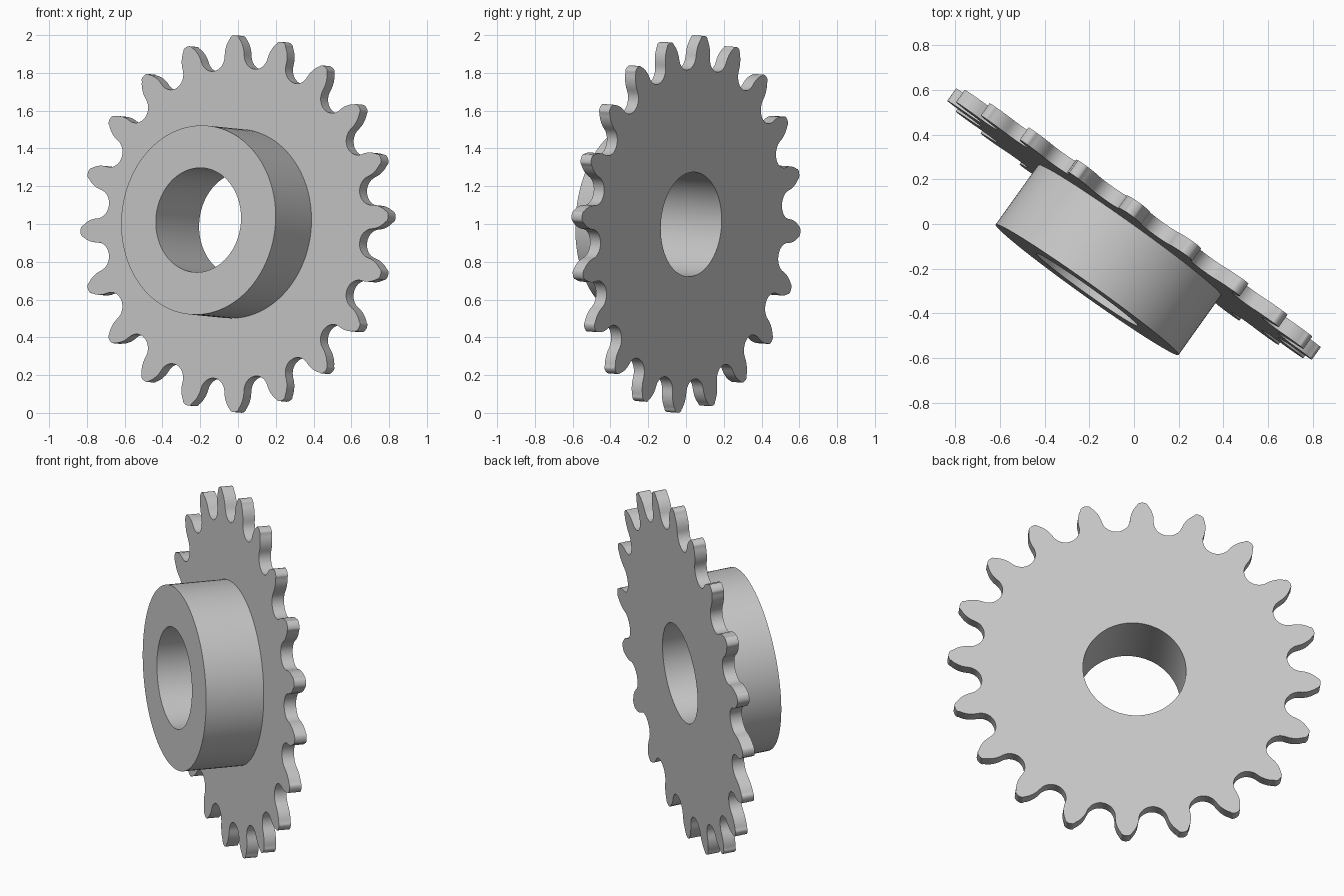
import bpy, bmesh, math
from mathutils import Matrix, Vector

if "Cube" in bpy.data.objects:
    bpy.data.objects.remove(bpy.data.objects["Cube"], do_unlink=True)

TEETH = 20
PITCH_R, ROLLER_R, TIP_R = 0.903, 0.078, 1.0
FLANK_R, TIP_ROUND = 0.14, 0.016
HUB_R, BORE_R = 0.502, 0.277
BACK, FRONT, HUB_FRONT = 0.034, -0.034, -0.3615
STEP = 2 * math.pi / TEETH
PHASE = math.radians(2.3)

steel = bpy.data.materials.new("steel grey")
steel.use_nodes = True
grey = (0.57, 0.57, 0.57, 1)
steel.diffuse_color = grey
steel.node_tree.nodes["Principled BSDF"].inputs["Base Color"].default_value = grey


def circle(radius, count=96):
    return [(radius * math.cos(2 * math.pi * i / count),
             radius * math.sin(2 * math.pi * i / count)) for i in range(count)]


def half_tooth():
    """Right half of an upright tooth, from the tip down to the valley."""
    half_pitch = PITCH_R * math.sin(STEP / 2)
    chord = PITCH_R * math.cos(STEP / 2)
    flank_x = half_pitch - ROLLER_R - FLANK_R
    # softly rounded tip
    shoulder = TIP_R - chord - TIP_ROUND
    width = math.sqrt(FLANK_R ** 2 - shoulder ** 2) + flank_x
    pts = []
    for i in range(5):
        a = math.pi / 2 * i / 5
        pts.append((width * math.sin(a), TIP_R - TIP_ROUND * (1 - math.cos(a))))
    # convex flank, tangent to the roller seat
    top = math.asin(shoulder / FLANK_R)
    for i in range(6):
        a = top * (1 - i / 6)
        pts.append((FLANK_R * math.cos(a) + flank_x, chord + FLANK_R * math.sin(a)))
    # concave roller seat
    end = math.pi * 1.5 - STEP / 2
    for i in range(9):
        a = math.pi + (end - math.pi) * i / 8
        pts.append((half_pitch + ROLLER_R * math.cos(a), chord + ROLLER_R * math.sin(a)))
    return pts


def toothed_outline():
    right = half_tooth()
    # the shared tip and valley points are used once
    tooth = right[::-1] + [(-x, z) for x, z in right[1:-1]]
    pts = []
    for k in range(TEETH):
        turn = Matrix.Rotation(PHASE + k * STEP, 2)
        pts += [turn @ Vector(p) for p in tooth]
    return pts


bm = bmesh.new()


def loop(points, y):
    return [bm.verts.new((p[0], y, p[1])) for p in points]


def wall(a, b):
    for i in range(len(a)):
        j = (i + 1) % len(a)
        bm.faces.new((a[i], a[j], b[j], b[i]))


def cap(outer, inner):
    edges = [bm.edges.get((ring[i - 1], ring[i]))
             for ring in (outer, inner) for i in range(len(ring))]
    bmesh.ops.triangle_fill(bm, edges=edges, use_beauty=True)


# Edge loops of the toothed plate, hub and bore
outline = toothed_outline()
plate_back, plate_front = loop(outline, BACK), loop(outline, FRONT)
hub_base, hub_rim = loop(circle(HUB_R), FRONT), loop(circle(HUB_R), HUB_FRONT)
bore_back, bore_front = loop(circle(BORE_R), BACK), loop(circle(BORE_R), HUB_FRONT)

# Tooth edges, hub side and bore lining
wall(plate_back, plate_front)
wall(hub_base, hub_rim)
wall(bore_back, bore_front)

# Flat faces
cap(plate_back, bore_back)
cap(plate_front, hub_base)
cap(hub_rim, bore_front)
bmesh.ops.recalc_face_normals(bm, faces=bm.faces)

# Lean back slightly, turn about the vertical and stand on the ground
bm.transform(Matrix.Translation((0, 0, 1))
             @ Matrix.Rotation(math.radians(-35.5), 4, "Z")
             @ Matrix.Rotation(math.radians(-3.3), 4, "X"))

mesh = bpy.data.meshes.new("sprocket")
bm.to_mesh(mesh)
bm.free()
mesh.materials.append(steel)
sprocket = bpy.data.objects.new("sprocket", mesh)
bpy.context.collection.objects.link(sprocket)
bpy.ops.object.select_all(action="DESELECT")
sprocket.select_set(True)
bpy.context.view_layer.objects.active = sprocket
bpy.ops.object.shade_smooth_by_angle(angle=math.radians(30))
